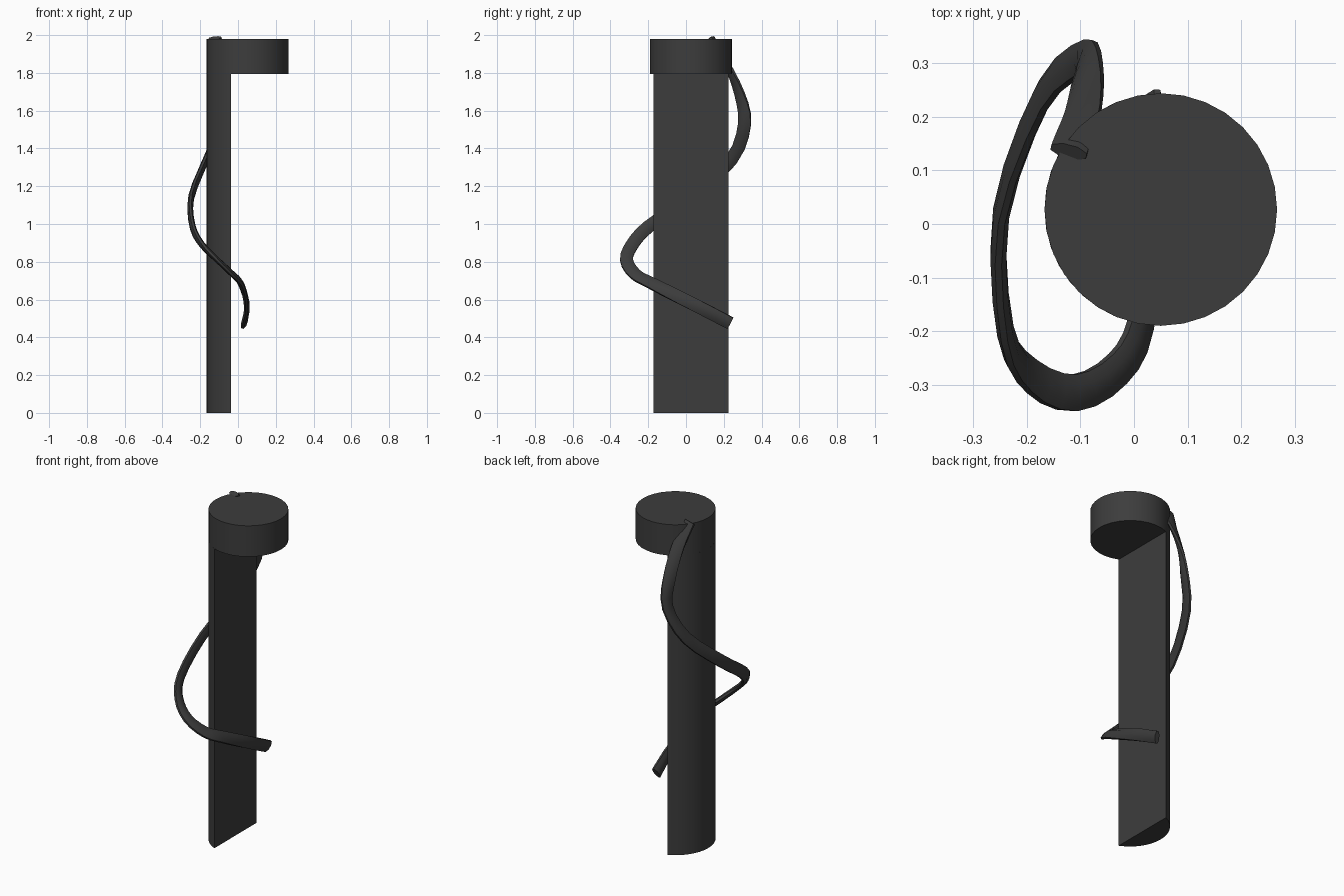
import bpy, bmesh, math
from mathutils import Vector

if "Cube" in bpy.data.objects:
    bpy.data.objects.remove(bpy.data.objects["Cube"])

mat = bpy.data.materials.new("dark grey")
mat.diffuse_color = (0.046, 0.046, 0.046, 1)
mat.use_nodes = True
mat.node_tree.nodes["Principled BSDF"].inputs["Base Color"].default_value = mat.diffuse_color


def finish(bm, name, angle=35):
    bmesh.ops.recalc_face_normals(bm, faces=bm.faces)
    me = bpy.data.meshes.new(name)
    bm.to_mesh(me)
    bm.free()
    me.materials.append(mat)
    ob = bpy.data.objects.new(name, me)
    bpy.context.collection.objects.link(ob)
    bpy.ops.object.select_all(action='DESELECT')
    ob.select_set(True)
    bpy.context.view_layer.objects.active = ob
    bpy.ops.object.shade_smooth_by_angle(angle=math.radians(angle))
    return ob


def loft(name, rings, angle=35):
    """Skin a list of closed rings and cap both ends."""
    bm = bmesh.new()
    vs = [[bm.verts.new(p) for p in r] for r in rings]
    n = len(vs[0])
    for a, b in zip(vs, vs[1:]):
        for i in range(n):
            j = (i + 1) % n
            bm.faces.new((a[i], a[j], b[j], b[i]))
    bm.faces.new(vs[0])
    bm.faces.new(vs[-1])
    return finish(bm, name, angle)


def prism(name, outline, z0, z1):
    return loft(name, [[(x, y, z) for x, y in outline] for z in (z0, z1)])


CX, CY, R = 0.05, 0.027, 0.217

# Round head
prism("round_head", [(CX + R * math.cos(2 * math.pi * i / 32),
                      CY + R * math.sin(2 * math.pi * i / 32)) for i in range(32)], 1.795, 1.98)

# Column: circle segment with a flat side facing +x
half = math.acos(0.086 / R)
seg = [math.pi - half + 2 * half * i / 14 for i in range(15)]
prism("flat_sided_column", [(CX + R * math.cos(a), CY + R * math.sin(a)) for a in seg], 0, 1.795)

# Flat spiral cord: centre points and direction of the wide axis
path = [
    ((-0.122, 0.135, 1.985), (1, -0.2, 0)),
    ((-0.095, 0.21, 1.86), (1, 0.3, 0)),
    ((-0.087, 0.283, 1.69), (0.7, 0.7, 0)),
    ((-0.095, 0.31, 1.53), (0.25, 1, 0)),
    ((-0.17, 0.24, 1.34), (0, 0.85, -0.5)),
    ((-0.248, 0.02, 1.14), (0, 0.7, -0.7)),
    ((-0.24, -0.2, 0.985), (0, 0.8, -0.6)),
    ((-0.19, -0.285, 0.89), (0, 1, -0.3)),
    ((-0.11, -0.315, 0.81), (0, 1, 0)),
    ((-0.03, -0.27, 0.735), (-0.3, 0.8, 0.4)),
    ((0.015, -0.18, 0.685), (-0.5, 0.6, 0.7)),
    ((0.047, 0.05, 0.57), (0, 0.45, 0.9)),
    ((0.033, 0.235, 0.475), (0.3, 0.4, 0.85)),
]
P = [Vector(p) for p, w in path]
W = [Vector(w).normalized() for p, w in path]


def spline(pts, i, t):
    a = pts[i - 1] if i else 2 * pts[0] - pts[1]
    b, c = pts[i], pts[i + 1]
    d = pts[i + 2] if i + 2 < len(pts) else 2 * c - b
    return 0.5 * (2 * b + (c - a) * t + (2 * a - 5 * b + 4 * c - d) * t ** 2
                  + (3 * b - a - 3 * c + d) * t ** 3)


steps = [(i, k / 3) for i in range(len(P) - 1) for k in range(3)] + [(len(P) - 2, 1.0)]
centre = [spline(P, i, t) for i, t in steps]
wide = [spline(W, i, t) for i, t in steps]
rings = []
for n, c in enumerate(centre):
    tan = (centre[min(n + 1, len(centre) - 1)] - centre[max(n - 1, 0)]).normalized()
    w = (wide[n] - tan * wide[n].dot(tan)).normalized()
    thin = tan.cross(w)
    rings.append([c + w * 0.037 * math.cos(a) + thin * 0.016 * math.sin(a)
                  for a in (2 * math.pi * (k + 0.5) / 8 for k in range(8))])
loft("spiral_cord", rings, 50)
